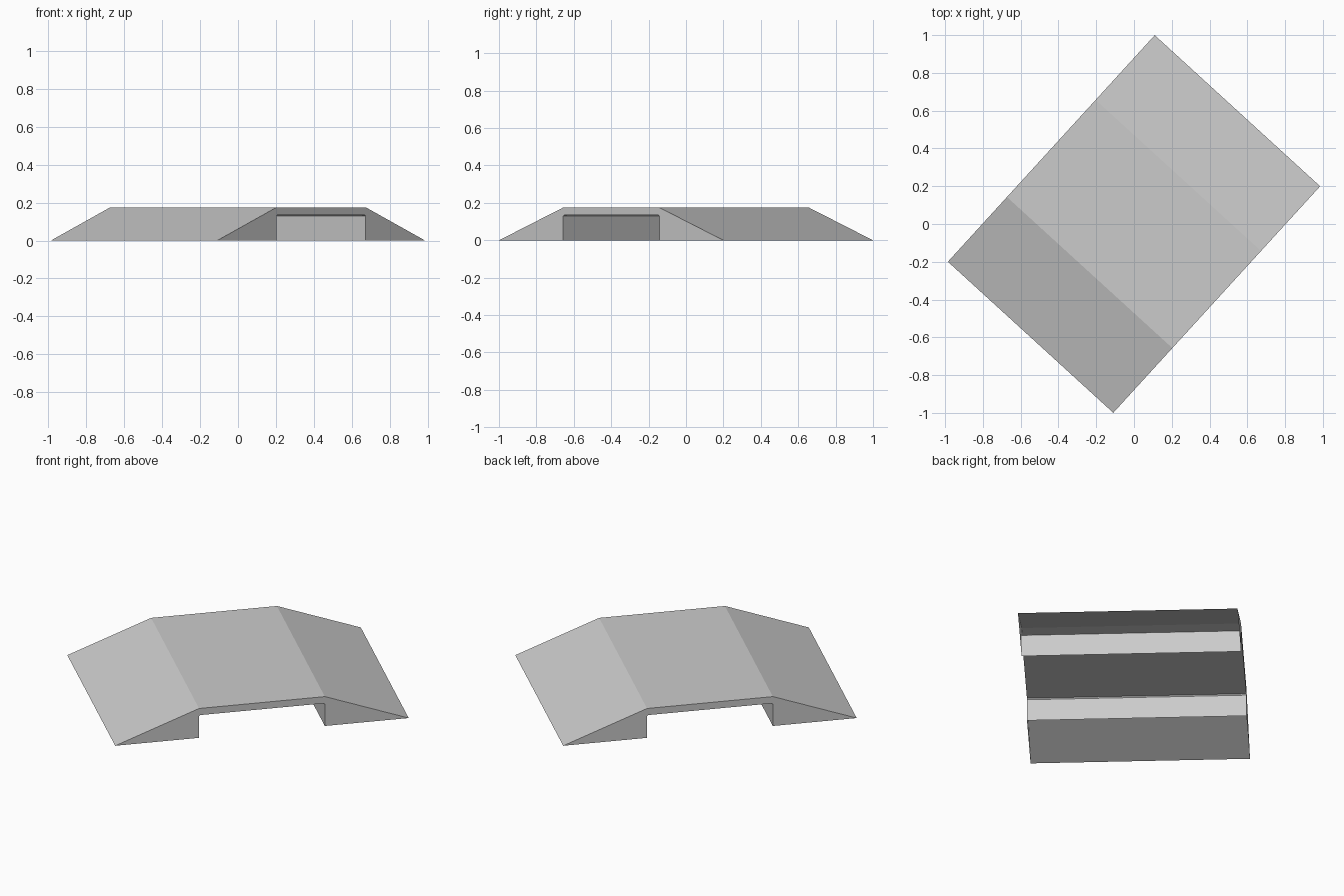
import bpy, bmesh, math
from mathutils import Matrix

cube = bpy.data.objects.get("Cube")
if cube:
    bpy.data.objects.remove(cube, do_unlink=True)

grey = bpy.data.materials.new("light_grey")
grey.use_nodes = True
colour = (0.6, 0.6, 0.6, 1)
grey.diffuse_color = colour
grey.node_tree.nodes["Principled BSDF"].inputs["Base Color"].default_value = colour

HALF_LENGTH, HALF_TOP, HALF_WIDTH = 0.812, 0.348, 0.593
HEIGHT, CEILING, CHAMFER = 0.175, 0.135, 0.006

# Half of the arched ramp profile, mirrored to complete the outline
half = [(HALF_LENGTH, 0), (HALF_TOP, HEIGHT)]
inner = [(HALF_TOP, 0), (HALF_TOP, CEILING - CHAMFER), (HALF_TOP - CHAMFER, CEILING)]
outline = half + [(-x, z) for x, z in reversed(half)]
outline += [(-x, z) for x, z in inner] + list(reversed(inner))

# Extrude the profile across the width
bm = bmesh.new()
cap = bm.faces.new([bm.verts.new((x, -HALF_WIDTH, z)) for x, z in outline])
result = bmesh.ops.extrude_face_region(bm, geom=[cap], use_keep_orig=True)
moved = [v for v in result["geom"] if isinstance(v, bmesh.types.BMVert)]
bmesh.ops.translate(bm, verts=moved, vec=(0, 2 * HALF_WIDTH, 0))
bmesh.ops.recalc_face_normals(bm, faces=bm.faces)

# The two feet are hollow: open underneath
feet = [f for f in bm.faces if all(v.co.z < 0.001 for v in f.verts)]
bmesh.ops.delete(bm, geom=feet, context="FACES_ONLY")
bmesh.ops.rotate(bm, verts=bm.verts, matrix=Matrix.Rotation(math.radians(47.6), 3, "Z"))

mesh = bpy.data.meshes.new("ramp_bridge")
bm.to_mesh(mesh)
bm.free()
mesh.materials.append(grey)
bpy.context.collection.objects.link(bpy.data.objects.new("ramp_bridge", mesh))
